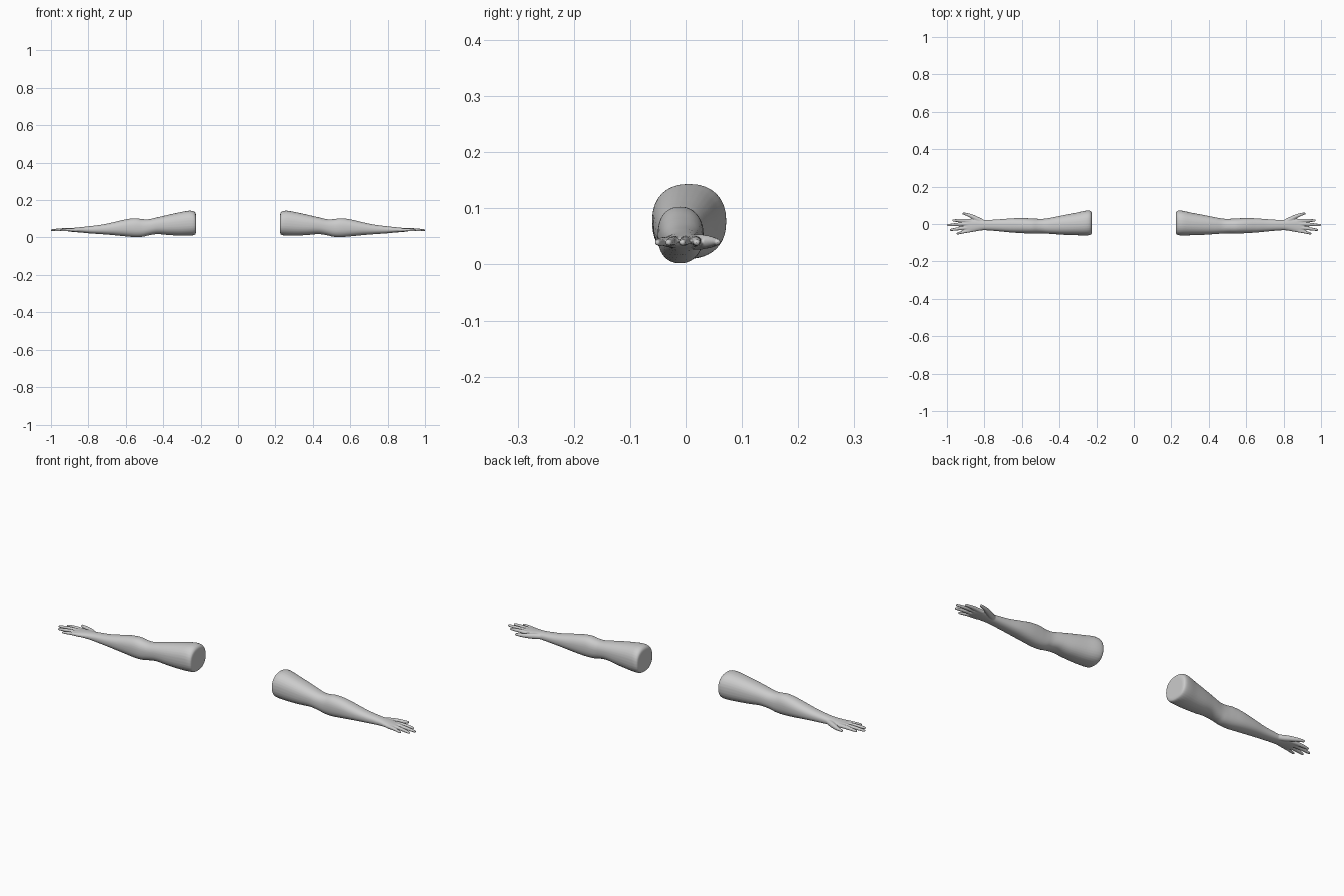
import bpy, bmesh, math

N = 32  # points around each section


def spline(a, b, c, d, t):
    return 0.5 * (2*b + (c-a)*t + (2*a-5*b+4*c-d)*t*t + (3*b-a-3*c+d)*t**3)


def loft(bm, secs, power=2.2, steps=6):
    """Closed skin through sections (x, y_min, y_max, z_min, z_max)."""
    rows = []
    for i in range(len(secs) - 1):
        q = [secs[max(0, min(len(secs)-1, i+k))] for k in (-1, 0, 1, 2)]
        for s in range(steps):
            rows.append([spline(*v, s/steps) for v in zip(*q)])
    rows.append(secs[-1])
    rings = []
    for x, y0, y1, z0, z1 in rows:
        ring = []
        for k in range(N):
            a = 2*math.pi*k/N
            c, s = math.cos(a), math.sin(a)
            c = math.copysign(abs(c)**(2/power), c)
            s = math.copysign(abs(s)**(2/power), s)
            ring.append(bm.verts.new((x, (y0+y1)/2 + c*(y1-y0)/2, (z0+z1)/2 + s*(z1-z0)/2)))
        rings.append(ring)
    for r, q in zip(rings, rings[1:]):
        for k in range(N):
            bm.faces.new((r[k], r[(k+1) % N], q[(k+1) % N], q[k]))
    bm.faces.new(rings[0][::-1])
    bm.faces.new(rings[-1])


def finger(bm, pts):
    """Tapered digit from (x, y, z, radius) with a rounded tip."""
    secs = [(x, y-r, y+r, z-r*.95, z+r*.95) for x, y, z, r in pts]
    x, y, z, r = pts[-1]
    for dx, f in ((.5, .85), (.85, .5), (1, .15)):
        secs.append((x+r*dx, y-r*f, y+r*f, z-r*f, z+r*f))
    loft(bm, secs, 2, 3)


bm = bmesh.new()
# upper arm, elbow, forearm, wrist and palm
loft(bm, [
    (.225, -.046, .056, .028, .118),
    (.228, -.055, .067, .017, .132),
    (.240, -.060, .072, .012, .141),
    (.265, -.061, .070, .010, .143),
    (.310, -.060, .060, .010, .135),
    (.370, -.058, .049, .013, .122),
    (.430, -.054, .037, .018, .108),
    (.475, -.051, .029, .012, .098),
    (.510, -.050, .028, .004, .098),
    (.550, -.051, .030, .002, .103),
    (.600, -.049, .032, .006, .097),
    (.660, -.045, .030, .012, .083),
    (.720, -.039, .025, .017, .070),
    (.780, -.034, .022, .021, .062),
    (.815, -.034, .022, .024, .058),
    (.845, -.039, .026, .027, .055),
    (.875, -.044, .027, .029, .052),
    (.895, -.044, .025, .031, .050),
    (.908, -.038, .020, .034, .047),
], 2.3)
# four fingers and thumb
finger(bm, [(.87, .017, .041, .010), (.91, .018, .042, .0092), (.94, .019, .041, .0082), (.966, .019, .039, .0062)])
finger(bm, [(.87, .000, .042, .010), (.91, -.001, .042, .0095), (.955, -.003, .041, .0082), (.994, -.006, .039, .0062)])
finger(bm, [(.87, -.018, .041, .010), (.91, -.022, .042, .0090), (.95, -.027, .041, .0080), (.979, -.031, .039, .0062)])
finger(bm, [(.86, -.032, .040, .010), (.90, -.040, .041, .0085), (.925, -.046, .040, .0072), (.944, -.051, .039, .0058)])
finger(bm, [(.80, .008, .040, .013), (.83, .022, .040, .0145), (.86, .037, .040, .0125),
            (.885, .048, .040, .0095), (.912, .056, .040, .0062)])
me = bpy.data.meshes.new("arms")
bm.to_mesh(me)
bm.free()
arms = bpy.data.objects.new("arms", me)
bpy.context.collection.objects.link(arms)

# fuse digits into the hand, soften, then mirror to the other side
rm = arms.modifiers.new("fuse", 'REMESH')
rm.mode = 'VOXEL'
rm.voxel_size = .003
rm.use_smooth_shade = True
sm = arms.modifiers.new("soften", 'SMOOTH')
sm.factor = .5
sm.iterations = 3
mi = arms.modifiers.new("mirror", 'MIRROR')
mi.use_axis[0] = True
